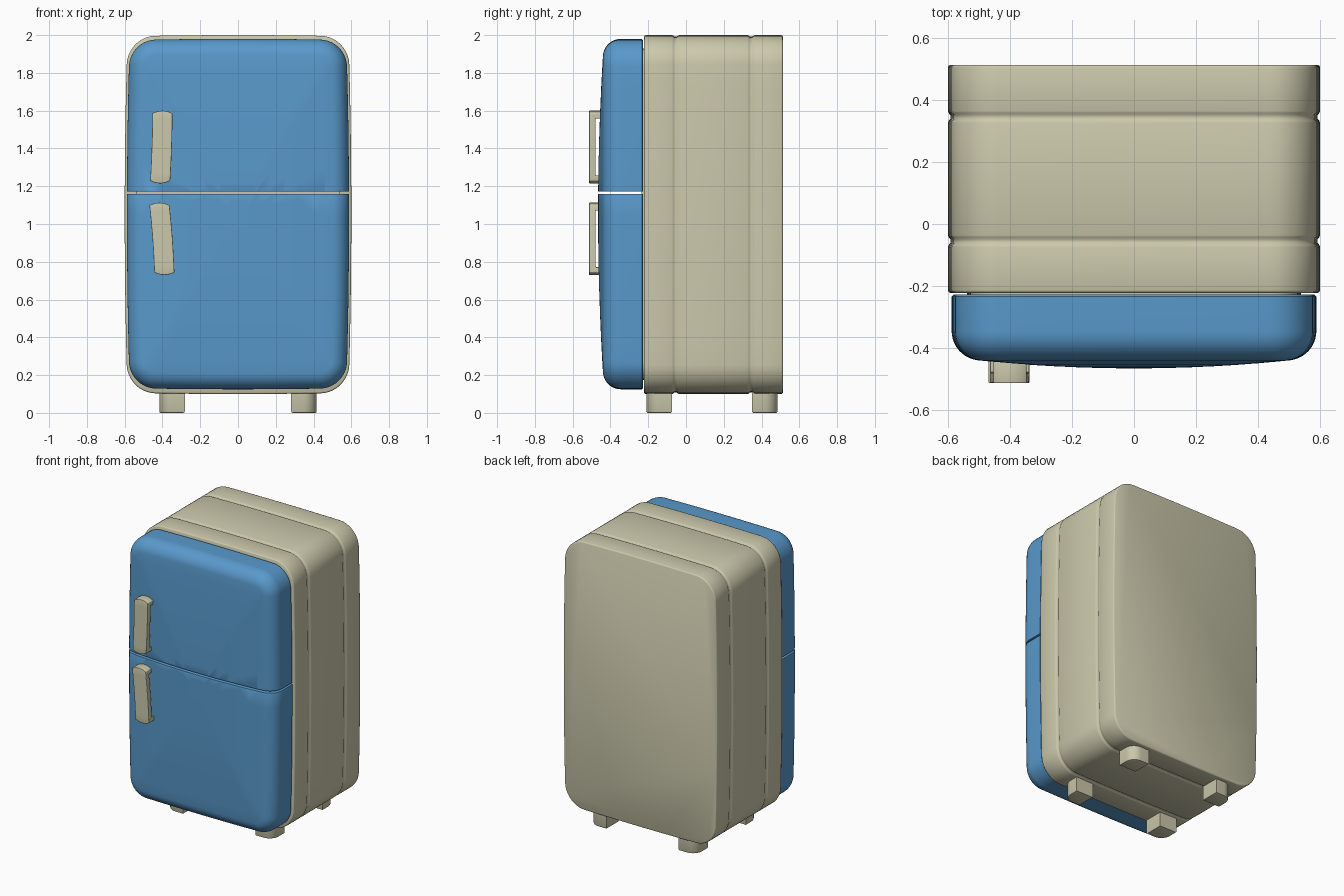
import bpy, bmesh, math
from mathutils import Vector

if "Cube" in bpy.data.objects:
    bpy.data.objects.remove(bpy.data.objects["Cube"])


def material(name, rgb):
    m = bpy.data.materials.new(name)
    m.diffuse_color = (*rgb, 1)
    m.use_nodes = True
    m.node_tree.nodes["Principled BSDF"].inputs["Base Color"].default_value = m.diffuse_color
    return m


CREAM = material("cream", (0.60, 0.58, 0.41))
BLUE = material("blue", (0.10, 0.32, 0.60))


def finish(bm, name, mat, angle=35):
    bmesh.ops.recalc_face_normals(bm, faces=bm.faces)
    me = bpy.data.meshes.new(name)
    bm.to_mesh(me)
    bm.free()
    ob = bpy.data.objects.new(name, me)
    bpy.context.collection.objects.link(ob)
    me.materials.append(mat)
    bpy.ops.object.select_all(action='DESELECT')
    ob.select_set(True)
    bpy.context.view_layer.objects.active = ob
    bpy.ops.object.shade_smooth_by_angle(angle=math.radians(angle))
    return ob


def outline(hw, hh, r, inset=0.0, arc=10, side=12):
    """Slightly bulging rounded rectangle in x/z, centred on the origin."""
    w, h, r = hw - inset, hh - inset, max(r - inset, 0.01)
    corners = []
    for k, (sx, sz) in enumerate([(1, 1), (-1, 1), (-1, -1), (1, -1)]):
        c = Vector((sx * (w - r), sz * (h - r)))
        corners.append([c + r * Vector((math.cos(a), math.sin(a))) for a in
                        [(k + i / arc) * math.pi / 2 for i in range(arc + 1)]])
    pts = []
    for k in range(4):
        pts += corners[k]
        a, b = corners[k][-1], corners[(k + 1) % 4][0]
        pts += [a.lerp(b, i / side) for i in range(1, side)]
    return [(x * (1 - 0.025 * (z / hh) ** 2), z * (1 - 0.007 * (x / hw) ** 2))
            for x, z in pts]


def loft(rings, zc):
    """rings: list of (y, outline points); both ends are capped."""
    bm = bmesh.new()
    loops = [[bm.verts.new((x, y, z + zc)) for x, z in pts] for y, pts in rings]
    n = len(loops[0])
    for a, b in zip(loops, loops[1:]):
        for i in range(n):
            j = (i + 1) % n
            bm.faces.new((a[i], a[j], b[j], b[i]))
    bm.faces.new(loops[0])
    bm.faces.new(loops[-1])
    return bm


# cabinet with two shallow grooves running around it
stations = [(-0.222, 0.008), (-0.219, 0.002), (-0.213, 0)]
for g in (-0.055, 0.345):
    stations += [(g - 0.019, 0), (g - 0.013, 0.002), (g - 0.006, 0.008),
                 (g + 0.006, 0.008), (g + 0.013, 0.002), (g + 0.019, 0)]
stations += [(0.504, 0), (0.510, 0.002), (0.513, 0.008)]
finish(loft([(y, outline(0.6, 0.95, 0.15, d)) for y, d in stations], 1.05),
       "cabinet", CREAM, 50)

# seal between cabinet and doors
finish(loft([(y, outline(0.588, 0.9275, 0.14, 0.05)) for y in (-0.235, -0.218)], 1.0525),
       "door_seal", CREAM)


# one domed front, cut into two doors
def door(name, z_cut, keep_upper):
    size = (0.588, 0.9275, 0.14)
    r = 0.095
    rings = [(-0.228, outline(*size, 0.006)), (-0.234, outline(*size))]
    for i in range(11):
        a = i / 10 * math.radians(84)
        rings.append((-0.345 - r * math.sin(a), outline(*size, r * (1 - math.cos(a)))))
    y0, edge = rings[-1]
    for f in (0.92, 0.8, 0.65, 0.5, 0.35, 0.2, 0.08):
        rings.append((y0 - 0.026 * (1 - f * f), [(x * f, z * f) for x, z in edge]))
    bm = loft(rings, 1.0525)
    cut = bmesh.ops.bisect_plane(
        bm, geom=bm.verts[:] + bm.edges[:] + bm.faces[:], plane_co=(0, 0, z_cut),
        plane_no=(0, 0, -1 if keep_upper else 1), clear_outer=True)
    rim = [e for e in cut["geom_cut"] if isinstance(e, bmesh.types.BMEdge)]
    bmesh.ops.holes_fill(bm, edges=rim, sides=0)
    bmesh.ops.recalc_face_normals(bm, faces=bm.faces)
    bmesh.ops.bevel(bm, geom=rim, offset=0.006, segments=2, profile=0.5,
                    affect='EDGES', clamp_overlap=True)
    finish(bm, name, BLUE, 40)


door("upper_door", 1.171, True)
door("lower_door", 1.158, False)


# curved bar handles with a foot at each end
def handle(name, z0, z1, x_of):
    bm = bmesh.new()
    h, m = z1 - z0, 8
    # (outer y, outer t, inner y, inner t) along the bar
    path = [(-0.437, 0, -0.437, 0.08), (-0.475, 0, -0.475, 0.08)]
    path += [(-0.513, i / m, -0.478, 0.08 + 0.84 * i / m) for i in range(m + 1)]
    path += [(-0.475, 1, -0.475, 0.92), (-0.437, 1, -0.437, 0.92)]
    cols = 6
    grid = []
    for c in range(cols + 1):
        u = 2 * c / cols - 1

        def vert(y, t):
            bump = 0.014 * u * u * (1 - 2 * t)
            return bm.verts.new((x_of(t) + 0.053 * u, y, z0 + h * t + bump))
        grid.append([vert(a, b) for a, b, _, _ in path] +
                    [vert(a, b) for _, _, a, b in reversed(path)])
    n, p = len(grid[0]), len(path)
    for a, b in zip(grid, grid[1:]):
        for i in range(n):
            j = (i + 1) % n
            bm.faces.new((a[i], a[j], b[j], b[i]))
    for g in (grid[0], grid[-1]):
        for i in range(p - 1):
            bm.faces.new((g[i], g[i + 1], g[n - 2 - i], g[n - 1 - i]))
    bmesh.ops.recalc_face_normals(bm, faces=bm.faces)
    sharp = [e for e in bm.edges if e.calc_face_angle(0) > math.radians(40)]
    bmesh.ops.bevel(bm, geom=sharp, offset=0.009, segments=3, profile=0.5,
                    affect='EDGES', clamp_overlap=True)
    finish(bm, name, CREAM, 40)


handle("upper_handle", 1.215, 1.60, lambda t: -0.412 + 0.022 * t - 0.01 * t * t)
handle("lower_handle", 0.73, 1.113, lambda t: -0.390 - 0.012 * t - 0.014 * t * t)

# feet, each with its outward corner rounded
for sx, side in ((-1, "left"), (1, "right")):
    for yc, sy, end in ((-0.142, -1, "front"), (0.417, 1, "back")):
        bm = bmesh.new()
        bmesh.ops.create_cube(bm, size=1)
        for v in bm.verts:
            v.co = (v.co.x * 0.135 + sx * 0.349, v.co.y * 0.135 + yc,
                    v.co.z * 0.12 + 0.06)
        corner = [e for e in bm.edges if all(
            (v.co.x - sx * 0.349) * sx > 0 and (v.co.y - yc) * sy > 0 for v in e.verts)]
        bmesh.ops.bevel(bm, geom=corner, offset=0.07, segments=8, profile=0.5,
                        affect='EDGES')
        base = [e for e in bm.edges if all(v.co.z < 0.01 for v in e.verts)]
        bmesh.ops.bevel(bm, geom=base, offset=0.008, segments=2, profile=0.5,
                        affect='EDGES')
        finish(bm, f"{end}_{side}_foot", CREAM, 35)
